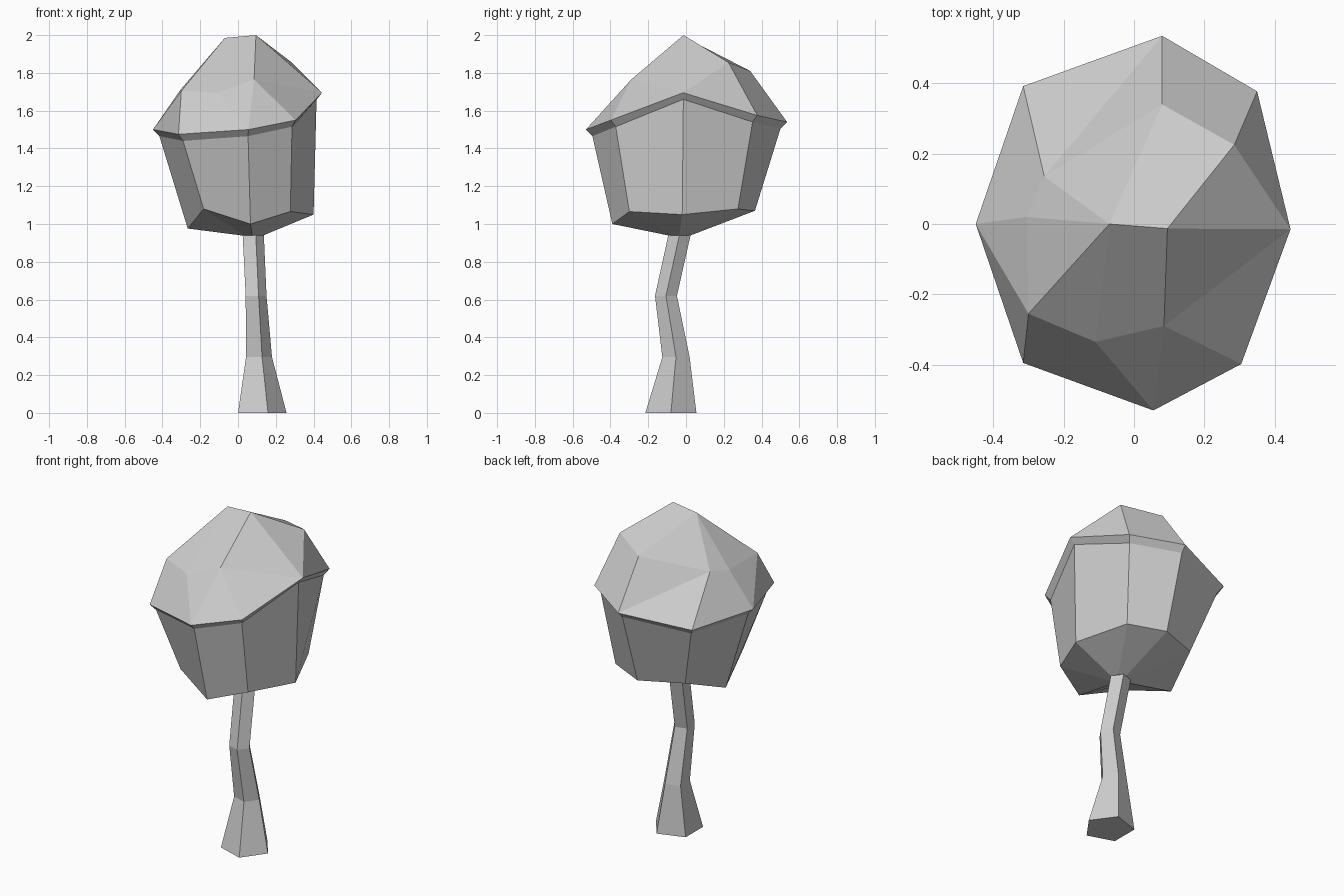
import bpy
import bmesh
from math import cos, sin, pi


def ring(cx, cy, z, r, sides, start=0.0):
    """Regular polygon of points, counter-clockwise."""
    return [(cx + r * cos(start + 2 * pi * i / sides),
             cy + r * sin(start + 2 * pi * i / sides), z) for i in range(sides)]


def bridge(bm, lower, upper):
    n = len(lower)
    for i in range(n):
        j = (i + 1) % n
        bm.faces.new((lower[i], lower[j], upper[j], upper[i]))


def finish(bm, name):
    bmesh.ops.recalc_face_normals(bm, faces=bm.faces[:])
    mesh = bpy.data.meshes.new(name)
    bm.to_mesh(mesh)
    bm.free()
    obj = bpy.data.objects.new(name, mesh)
    bpy.context.collection.objects.link(obj)


# Trunk: bent five-sided column, its top tucked into the foliage
bm = bmesh.new()
path = [(0.115, -0.08, 0, 0.142), (0.104, -0.053, 0.295, 0.076),
        (0.09, -0.106, 0.62, 0.061), (0.075, -0.035, 0.94, 0.062),
        (0.07, -0.015, 1.03, 0.06)]
rings = [[bm.verts.new(p) for p in ring(x, y, z, r, 5)] for x, y, z, r in path]
for a, b in zip(rings, rings[1:]):
    bridge(bm, a, b)
bm.faces.new(rings[0][::-1])
bm.faces.new(rings[-1])
finish(bm, "trunk")

# Foliage: eight-sided cup below an overhanging faceted crown
rim = [(0.055, -0.53, 1.5), (0.305, -0.398, 1.55), (0.445, -0.015, 1.695),
       (0.35, 0.377, 1.575), (0.08, 0.535, 1.54), (-0.315, 0.392, 1.486),
       (-0.45, 0, 1.5), (-0.315, -0.395, 1.475)]
lip = [(0.03 + (x - 0.03) * 0.93, y * 0.935, z - 0.035) for x, y, z in rim]
base = [(0.066, -0.39, 1.0), (0.277, -0.30, 1.066), (0.40, -0.02, 1.05),
        (0.28, 0.275, 1.08), (0.07, 0.365, 1.07), (-0.18, 0.265, 1.08),
        (-0.266, 0, 0.976), (-0.182, -0.29, 1.08)]
neck = ring(0.075, -0.035, 0.94, 0.06, 8, -pi / 2)
peaks = [(-0.07, 0, 1.985), (0.095, -0.013, 2.0), (0.085, -0.29, 1.765),
         (0.285, 0.225, 1.855), (0.08, 0.34, 1.81), (-0.255, 0.135, 1.728),
         (-0.305, 0.02, 1.71), (-0.30, -0.255, 1.705), (-0.11, -0.335, 1.695)]

bm = bmesh.new()
rings = [[bm.verts.new(p) for p in pts] for pts in (neck, base, lip, rim)]
for a, b in zip(rings, rings[1:]):
    bridge(bm, a, b)
bm.faces.new(rings[0][::-1])

# Crown facets: 0-7 are rim points, 8-16 are peaks
crown = rings[-1] + [bm.verts.new(p) for p in peaks]
facets = [(8, 9, 11, 12), (11, 3, 4, 12), (8, 12, 13), (12, 4, 13), (4, 5, 13),
          (5, 6, 13), (6, 14, 13), (14, 8, 13), (6, 15, 14), (15, 8, 14),
          (6, 7, 15), (7, 0, 16, 15), (0, 10, 16), (0, 1, 10), (1, 2, 10),
          (2, 9, 10), (2, 11, 9), (2, 3, 11), (8, 15, 16), (8, 16, 10, 9)]
for f in facets:
    bm.faces.new([crown[i] for i in f])
finish(bm, "foliage")
